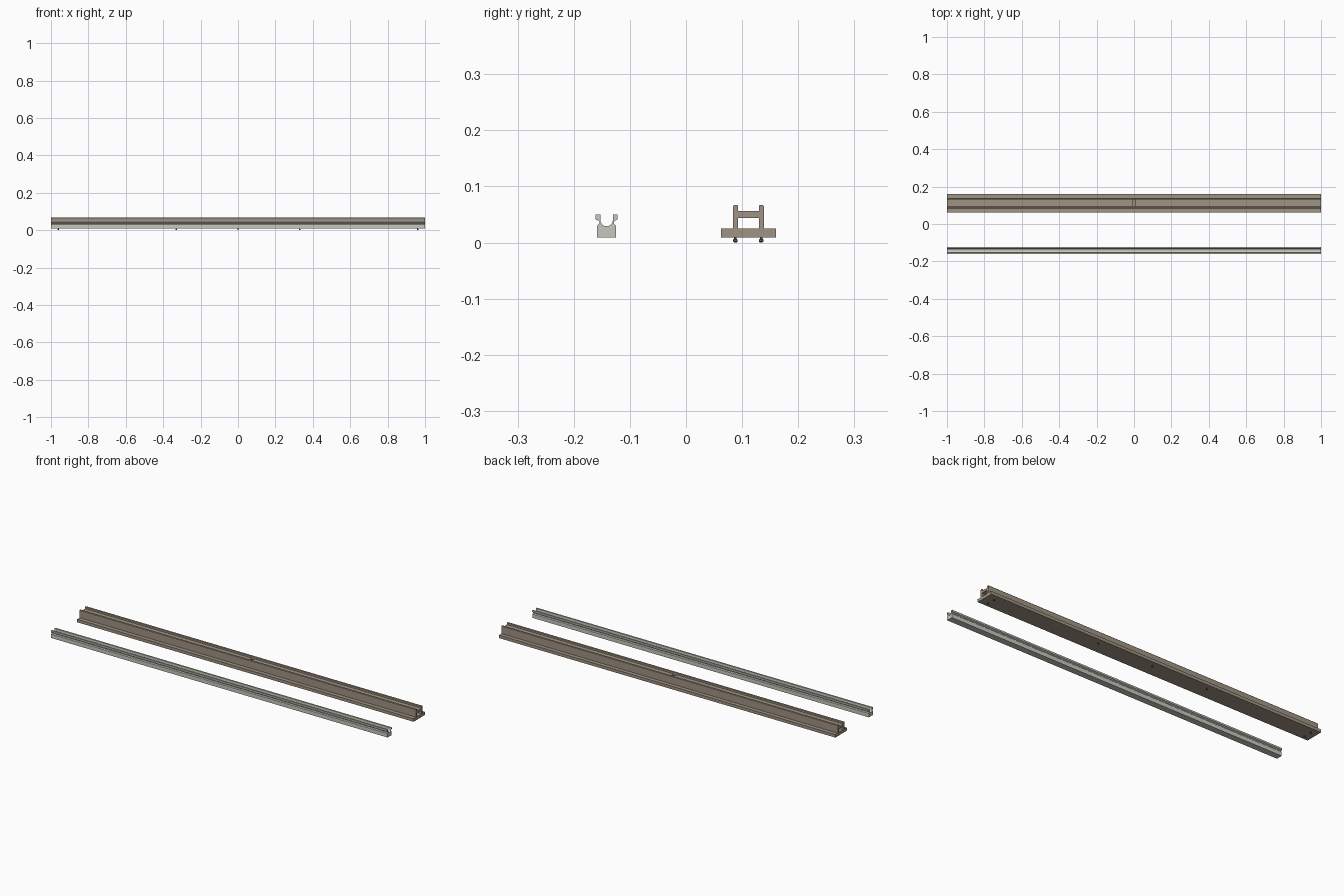
import bpy, bmesh, math

if "Cube" in bpy.data.objects:
    bpy.data.objects.remove(bpy.data.objects["Cube"])


def material(name, color):
    m = bpy.data.materials.new(name)
    m.diffuse_color = (*color, 1)
    m.use_nodes = True
    m.node_tree.nodes["Principled BSDF"].inputs["Base Color"].default_value = m.diffuse_color
    return m


TAN = material("tan", (0.35, 0.29, 0.23))
PALE = material("pale_grey", (0.58, 0.57, 0.51))
DARK = material("dark_metal", (0.12, 0.11, 0.10))


def finish(bm, name, mat):
    bmesh.ops.recalc_face_normals(bm, faces=bm.faces)
    me = bpy.data.meshes.new(name)
    bm.to_mesh(me)
    bm.free()
    me.materials.append(mat)
    ob = bpy.data.objects.new(name, me)
    bpy.context.collection.objects.link(ob)
    bpy.context.view_layer.objects.active = ob
    ob.select_set(True)
    bpy.ops.object.shade_smooth_by_angle(angle=math.radians(30))
    ob.select_set(False)
    return ob


def extrude(name, profile, mat, x0=-1.0, x1=1.0):
    """Sweep a (y, z) outline along x."""
    bm = bmesh.new()
    face = bm.faces.new([bm.verts.new((x0, y, z)) for y, z in profile])
    out = bmesh.ops.extrude_face_region(bm, geom=[face])["geom"]
    # keep both end caps
    moved = [v for v in out if isinstance(v, bmesh.types.BMVert)]
    bmesh.ops.translate(bm, verts=moved, vec=(x1 - x0, 0, 0))
    if not face.is_valid or len([f for f in bm.faces if abs(f.calc_center_median().x - x0) < 1e-5]) == 0:
        bm.faces.new([v for v in bm.verts if abs(v.co.x - x0) < 1e-5])
    return finish(bm, name, mat)


def rect(y0, y1, z0, z1):
    return [(y0, z0), (y1, z0), (y1, z1), (y0, z1)]


# Narrow channel: block body, pinched neck, flared lips, round groove
CY = -0.1415
half = [(0.017, 0.009), (0.017, 0.030), (0.0130, 0.034), (0.0130, 0.037),
        (0.0150, 0.039), (0.0195, 0.041), (0.0195, 0.050), (0.0110, 0.050),
        (0.0110, 0.040)]
groove = [(0.011 * math.cos(a), 0.040 - 0.011 * math.sin(a))
          for a in [math.pi * i / 16 for i in range(1, 16)]]
profile = half + groove + [(-y, z) for y, z in reversed(half)]
extrude("grooved_channel", [(CY + y, z) for y, z in profile], PALE)

# Wide track: base plank
extrude("base_plank", rect(0.0625, 0.160, 0.009, 0.025), TAN)

# Two upright walls with eased tops
for name, y0 in (("front_wall", 0.084), ("back_wall", 0.130)):
    y1, b = y0 + 0.009, 0.002
    extrude(name, [(y0, 0.025), (y1, 0.025), (y1, 0.067 - b), (y1 - b, 0.067),
                   (y0 + b, 0.067), (y0, 0.067 - b)], TAN)

# Bridge between the walls, split at the middle
for name, x0, x1 in (("left_bridge", -1.0, -0.008), ("right_bridge", 0.008, 1.0)):
    extrude(name, rect(0.093, 0.130, 0.044, 0.056), TAN, x0, x1)


# Screws under the base, lathed with a wide head
def screw(name, x, y):
    bm = bmesh.new()
    rings = []
    for r, z in ((0.0022, 0.0), (0.0038, 0.0015), (0.0038, 0.0050), (0.0022, 0.0065), (0.0022, 0.0092)):
        rings.append([bm.verts.new((x + r * math.cos(math.tau * i / 16),
                                    y + r * math.sin(math.tau * i / 16), z)) for i in range(16)])
    for a, b in zip(rings, rings[1:]):
        for i in range(16):
            j = (i + 1) % 16
            bm.faces.new((a[i], a[j], b[j], b[i]))
    bm.faces.new(rings[0])
    bm.faces.new(rings[-1])
    finish(bm, name, DARK)


for x in (-0.96, -0.33, 0.0, 0.33, 0.96):
    screw("screw", x, 0.134)
    if abs(x) > 0.5:
        screw("screw", x, 0.088)
